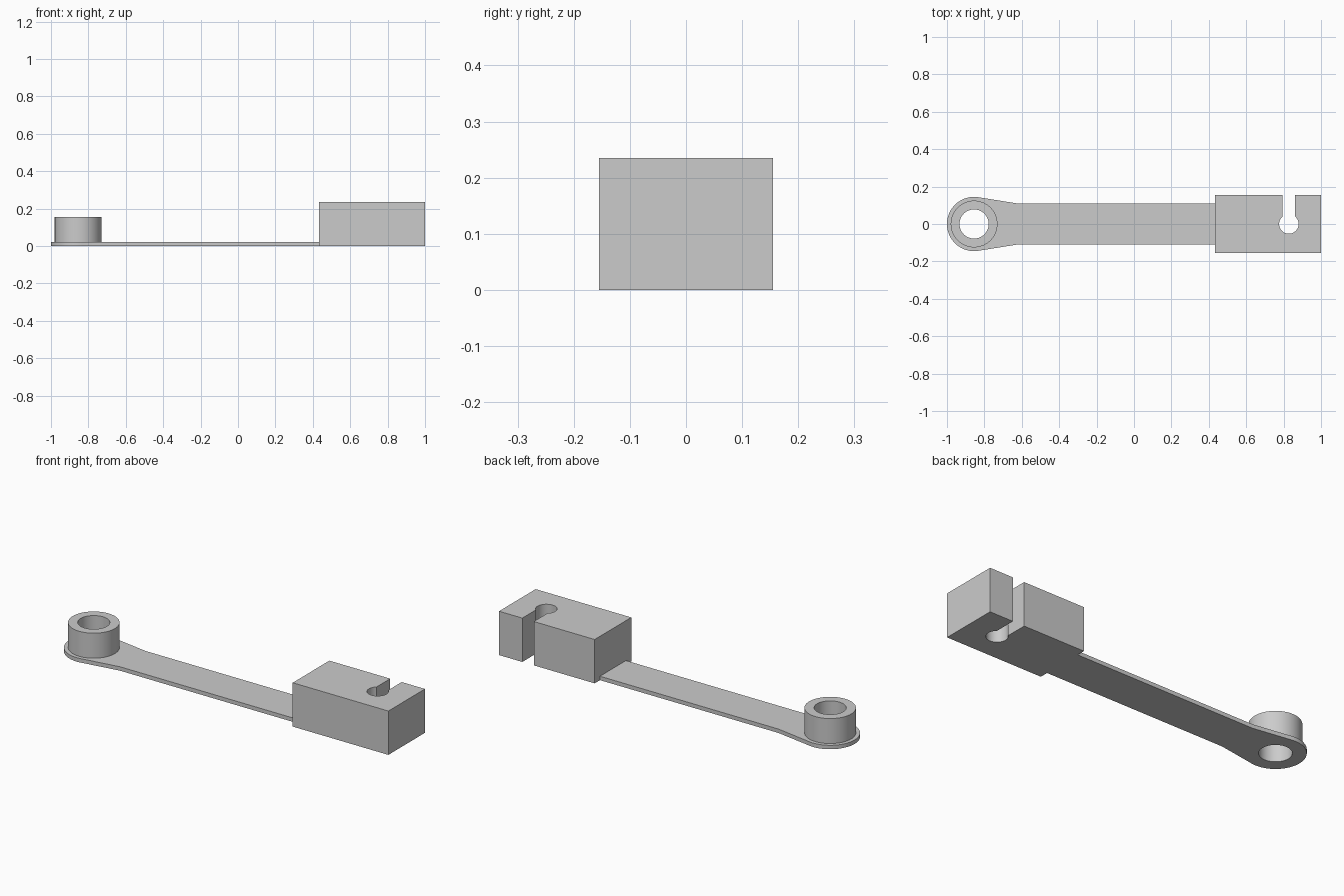
import bpy, bmesh
from math import cos, sin, pi, atan2, acos, hypot, radians

cube = bpy.data.objects.get("Cube")
if cube:
    bpy.data.objects.remove(cube, do_unlink=True)

# One plain grey for the whole part
grey = bpy.data.materials.new("light_grey")
grey.use_nodes = True
colour = (0.6, 0.6, 0.6, 1)
grey.diffuse_color = colour
grey.node_tree.nodes["Principled BSDF"].inputs["Base Color"].default_value = colour


def arc(cx, cy, r, start=0.0, end=2 * pi, steps=64):
    closed = abs(end - start - 2 * pi) < 1e-6
    count = steps if closed else steps + 1
    return [(cx + r * cos(start + (end - start) * i / steps),
             cy + r * sin(start + (end - start) * i / steps)) for i in range(count)]


def extrude_profile(name, loops, z0, z1):
    """Fill the outline (first loop) less its holes, then extrude upward."""
    bm = bmesh.new()
    for loop in loops:
        verts = [bm.verts.new((x, y, z0)) for x, y in loop]
        for i, v in enumerate(verts):
            bm.edges.new((v, verts[i - 1]))
    bmesh.ops.triangle_fill(bm, edges=bm.edges[:], use_beauty=True, normal=(0, 0, -1))
    top = bmesh.ops.extrude_face_region(bm, geom=bm.faces[:], use_keep_orig=True)
    moved = [g for g in top["geom"] if isinstance(g, bmesh.types.BMVert)]
    bmesh.ops.translate(bm, verts=moved, vec=(0, 0, z1 - z0))
    bmesh.ops.recalc_face_normals(bm, faces=bm.faces[:])
    mesh = bpy.data.meshes.new(name)
    bm.to_mesh(mesh)
    bm.free()
    mesh.materials.append(grey)
    obj = bpy.data.objects.new(name, mesh)
    bpy.context.collection.objects.link(obj)
    bpy.ops.object.select_all(action="DESELECT")
    obj.select_set(True)
    bpy.context.view_layer.objects.active = obj
    bpy.ops.object.shade_smooth_by_angle(angle=radians(30))
    return obj


eye_x, eye_r, bore_r = -0.855, 0.145, 0.078
block_x, arm_half, taper_x = 0.433, 0.11, -0.625
plate_top = 0.021
bore = arc(eye_x, 0, bore_r)

# Flat arm: round eye with tangent tapers into a straight strip
dx = taper_x - eye_x
tangent = atan2(arm_half, dx) + acos(eye_r / hypot(dx, arm_half))
outline = arc(eye_x, 0, eye_r, tangent, 2 * pi - tangent)
outline += [(taper_x, -arm_half), (block_x, -arm_half),
            (block_x, arm_half), (taper_x, arm_half)]
extrude_profile("arm_plate", [outline, bore], 0, plate_top)

# Raised bushing around the bore
extrude_profile("bushing", [arc(eye_x, 0, 0.125), bore], plate_top, 0.155)

# End block with a keyhole slot opening to the back
slot_x, slot_half, hole_r, half = 0.828, 0.034, 0.052, 0.155
mouth = acos(slot_half / hole_r)
keyhole = arc(slot_x, 0, hole_r, pi - mouth, 2 * pi + mouth, 48)
block = [(block_x, -half), (block_x, half), (slot_x - slot_half, half)] + keyhole
block += [(slot_x + slot_half, half), (1, half), (1, -half)]
extrude_profile("end_block", [block], 0, 0.235)
